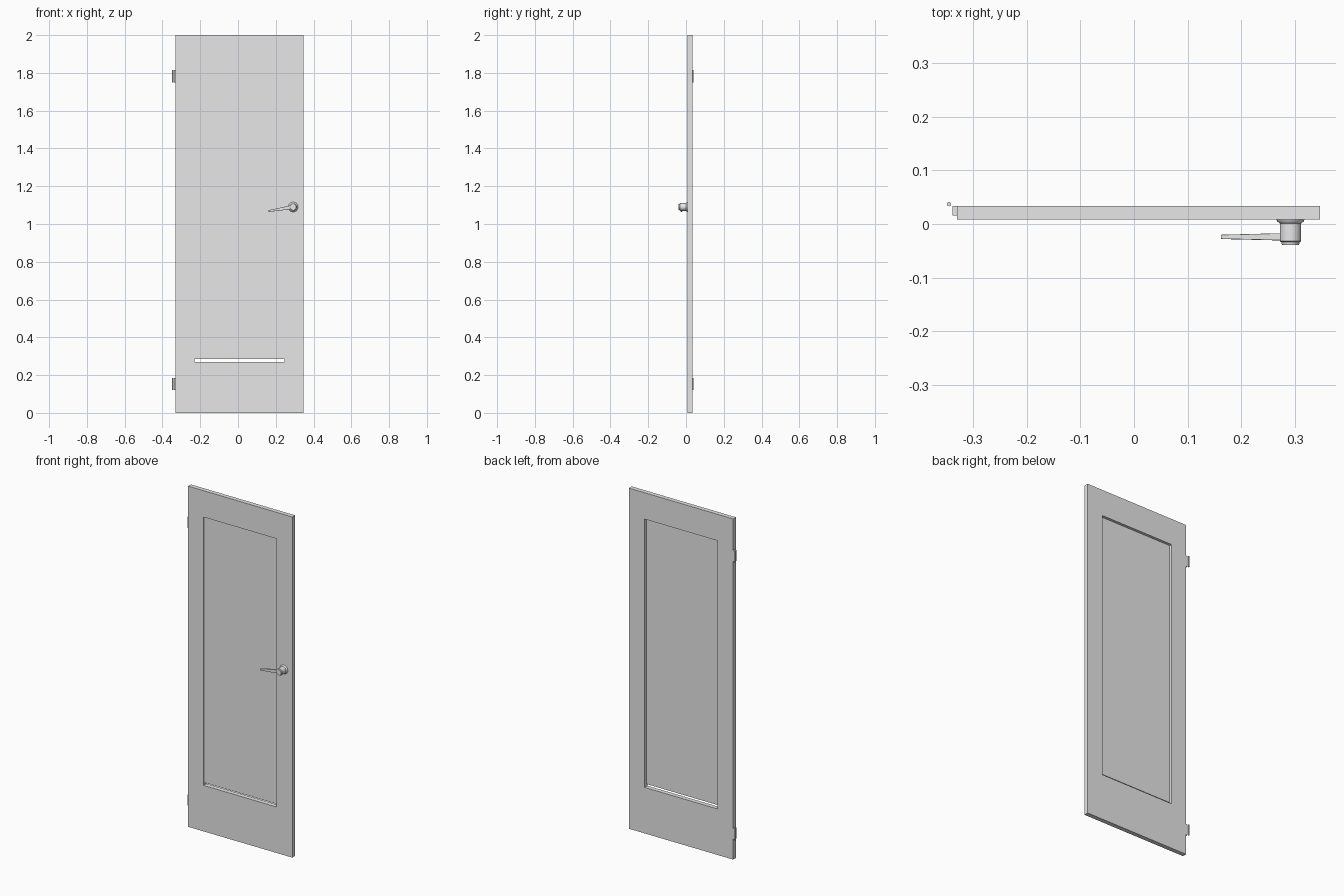
import bpy, bmesh, math
from mathutils import Vector

cube = bpy.data.objects.get("Cube")
if cube:
    bpy.data.objects.remove(cube, do_unlink=True)

grey = bpy.data.materials.new("light_grey")
grey.use_nodes = True
grey.diffuse_color = (0.8, 0.8, 0.8, 1)
grey.node_tree.nodes["Principled BSDF"].inputs["Base Color"].default_value = (0.8, 0.8, 0.8, 1)


def finish(name, bm, smooth=False):
    bmesh.ops.recalc_face_normals(bm, faces=bm.faces[:])
    mesh = bpy.data.meshes.new(name)
    bm.to_mesh(mesh)
    bm.free()
    mesh.materials.append(grey)
    ob = bpy.data.objects.new(name, mesh)
    bpy.context.collection.objects.link(ob)
    if smooth:
        bpy.ops.object.select_all(action='DESELECT')
        ob.select_set(True)
        bpy.context.view_layer.objects.active = ob
        bpy.ops.object.shade_smooth_by_angle(angle=math.radians(35))
    return ob


def rect(bm, x0, x1, z0, z1, y):
    return [bm.verts.new((x, y, z)) for x, z in ((x0, z0), (x1, z0), (x1, z1), (x0, z1))]


def bridge(bm, a, b):
    n = len(a)
    for i in range(n):
        j = (i + 1) % n
        bm.faces.new((a[i], a[j], b[j], b[i]))


def box(name, x0, x1, y0, y1, z0, z1):
    bm = bmesh.new()
    a, b = (rect(bm, x0, x1, z0, z1, y) for y in (y0, y1))
    bridge(bm, a, b)
    bm.faces.new(a)
    bm.faces.new(b)
    return finish(name, bm)


def lathe(name, profile, centre, axis, sides):
    """Closed solid of revolution; the profile lists (radius, distance along axis)."""
    bm = bmesh.new()
    rot = Vector((0, 0, 1)).rotation_difference(Vector(axis))
    rings = []
    for r, d in profile:
        angles = [math.tau * i / sides for i in range(sides)]
        rings.append([bm.verts.new(Vector(centre) + rot @ Vector((r * math.cos(t), r * math.sin(t), d)))
                      for t in angles])
    for a, b in zip(rings, rings[1:]):
        bridge(bm, a, b)
    bm.faces.new(rings[0])
    bm.faces.new(rings[-1])
    return finish(name, bm, True)


# Door frame: rectangular ring around the panel opening
FRONT, BACK = 0.008, 0.034
bm = bmesh.new()
outer = [rect(bm, -0.33, 0.347, 0, 2, y) for y in (FRONT, BACK)]
inner = [rect(bm, -0.23, 0.245, 0.27, 1.845, y) for y in (FRONT, BACK)]
bridge(bm, outer[0], outer[1])
bridge(bm, inner[0], inner[1])
for o, i in zip(outer, inner):
    bridge(bm, o, i)
finish("door_frame", bm)

# Thin panel, leaving a narrow slot above the bottom rail
box("door_panel", -0.23, 0.245, 0.014, 0.018, 0.284, 1.845)

# Hinges
for label, z in (("lower", 0.152), ("upper", 1.782)):
    box(label + "_hinge_plate", -0.339, -0.33, 0.016, 0.034, z - 0.032, z + 0.032)
    lathe(label + "_hinge_pin", [(0.004, -0.032), (0.004, 0.032)], (-0.345, 0.037, z), (0, 0, 1), 16)

# Handle rose, hub and end cap
lathe("handle_hub",
      [(0.026, 0), (0.025, 0.003), (0.02, 0.007), (0.02, 0.04), (0.017, 0.042), (0.016, 0.047)],
      (0.292, FRONT, 1.09), (0, -1, 0), 32)

# Tapered lever
bm = bmesh.new()
root = rect(bm, -0.017, -0.031, 1.078, 1.1, 0.285)
tip = rect(bm, -0.02, -0.028, 1.064, 1.073, 0.162)
for v in root + tip:
    v.co.x, v.co.y = v.co.y, v.co.x
bridge(bm, root, tip)
bm.faces.new(root)
bm.faces.new(tip)
lever = finish("handle_lever", bm)
bevel = lever.modifiers.new("soft_edges", 'BEVEL')
bevel.width = 0.0015
bevel.segments = 2
